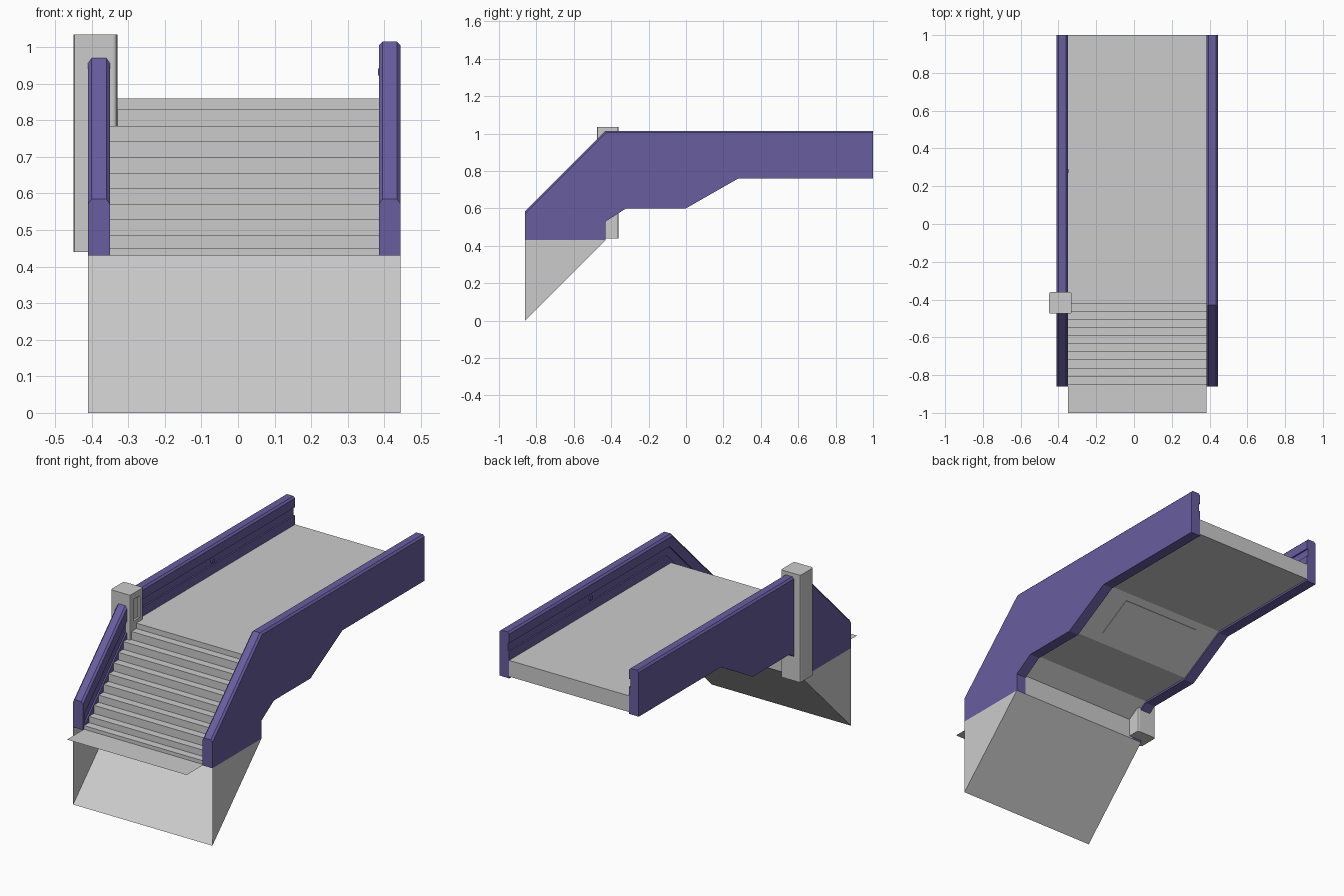
import bpy, bmesh, math
from mathutils import Matrix

if "Cube" in bpy.data.objects:
    bpy.data.objects.remove(bpy.data.objects["Cube"])

CX = 0.0175          # centre line between the two side walls
IN, OUT = 0.3675, 0.4275

purple = bpy.data.materials.new("purple_panel")
purple.diffuse_color = (0.14, 0.11, 0.35, 1)
purple.use_nodes = True
purple.node_tree.nodes["Principled BSDF"].inputs["Base Color"].default_value = purple.diffuse_color


def finish(bm, name, mat=None):
    bmesh.ops.recalc_face_normals(bm, faces=bm.faces)
    me = bpy.data.meshes.new(name)
    bm.to_mesh(me)
    bm.free()
    ob = bpy.data.objects.new(name, me)
    bpy.context.collection.objects.link(ob)
    if mat:
        me.materials.append(mat)
    return ob


def prism(name, prof, x0, x1, mat=None, top=(), bevel=0.01):
    """Extrude a (y, z) profile along x; chamfer long edges between 'top' points."""
    bm = bmesh.new()
    a = [bm.verts.new((x0, y, z)) for y, z in prof]
    b = [bm.verts.new((x1, y, z)) for y, z in prof]
    n = len(prof)
    bm.faces.new(a)
    bm.faces.new(b[::-1])
    for i in range(n):
        j = (i + 1) % n
        bm.faces.new((a[i], a[j], b[j], b[i]))
    if top:
        edges = [bm.edges.get((s[i], s[i + 1])) for s in (a, b) for i in top]
        bmesh.ops.bevel(bm, geom=edges, offset=bevel, segments=1, affect='EDGES')
    return finish(bm, name, mat)


def box(name, lo, hi, mat=None, bevel=0):
    bm = bmesh.new()
    size = [h - l for l, h in zip(lo, hi)]
    mid = [(h + l) / 2 for l, h in zip(lo, hi)]
    bmesh.ops.create_cube(bm, size=1, matrix=Matrix.Translation(mid) @ Matrix.Diagonal((*size, 1)))
    if bevel:
        edges = [e for e in bm.edges if abs(e.verts[0].co.z - e.verts[1].co.z) > 0.01]
        bmesh.ops.bevel(bm, geom=edges, offset=bevel, segments=2, profile=0.5, affect='EDGES')
    return finish(bm, name, mat)


def cut(ob, cutter):
    cutter.hide_render = True
    m = ob.modifiers.new("cut", 'BOOLEAN')
    m.operation, m.solver, m.object = 'DIFFERENCE', 'EXACT', cutter
    bpy.context.view_layer.objects.active = ob
    bpy.ops.object.modifier_apply(modifier=m.name)
    bpy.data.objects.remove(cutter)


# Side walls with a shallow groove along the inner face
wall = [(-0.86, 0.43), (-0.86, 0.585), (-0.43, 1.015), (1, 1.015), (1, 0.76),
        (0.28, 0.76), (0, 0.60), (-0.32, 0.60), (-0.43, 0.53), (-0.43, 0.43)]


def band(t0, t1):
    """Strip lying t0..t1 below the wall top, following its bend."""
    k = math.tan(math.pi / 8)
    up = [(-0.84, 0.605 - t0 * 1.414), (-0.43 + t0 * k, 1.015 - t0), (1.02, 1.015 - t0)]
    low = [(1.02, 1.015 - t1), (-0.43 + t1 * k, 1.015 - t1), (-0.84, 0.605 - t1 * 1.414)]
    return up + low


for side, label in ((1, "right"), (-1, "left")):
    w = prism(label + "_wall", wall, CX + side * IN, CX + side * OUT, purple, top=(1, 2))
    cut(w, prism("groove", band(0.06, 0.105), CX + side * (IN - 0.02), CX + side * (IN + 0.008)))
    xs = sorted((CX + side * (IN - 0.002), CX + side * (IN + 0.02)))
    box(label + "_sensor", (xs[0], 0.27, 0.922), (xs[1], 0.29, 0.942), purple)

# Stairs, deck and soffit as one stepped profile
levels = [0.43, 0.45, 0.485, 0.53, 0.57, 0.613, 0.655, 0.70, 0.742, 0.785, 0.83, 0.86]
steps = []
for i in range(11):
    y = -0.85 + 0.043 * i
    steps += [(y, levels[i]), (y, levels[i + 1])]
soffit = [(1, 0.86), (1, 0.77), (0.28, 0.77), (0, 0.61), (-0.32, 0.61), (-0.43, 0.54), (-0.43, 0.43)]
prism("stairs_and_deck", steps + soffit, CX - IN, CX + IN)

# Thin landing plate at the foot of the stairs
bm = bmesh.new()
x0, x1 = CX - IN, CX + IN
bm.faces.new([bm.verts.new(p) for p in
              ((x0, -1, 0.43), (x1, -1, 0.43), (x1, -0.85, 0.43), (x0, -0.85, 0.43))])
finish(bm, "landing_plate")

# Open-fronted wedge under the stairs
bm = bmesh.new()
L, R = [[bm.verts.new((CX + s * OUT, y, z)) for y, z in ((-0.86, 0), (-0.86, 0.43), (-0.43, 0.43))]
        for s in (-1, 1)]
bm.faces.new(L)
bm.faces.new(R[::-1])
bm.faces.new((L[0], L[2], R[2], R[0]))
finish(bm, "base_wedge")

# Service hatch on the sloping soffit
hatch = [(0.05, 0.6386), (0.245, 0.75), (0.242, 0.7554), (0.047, 0.644)]
prism("service_hatch", [(y, z - 0.004) for y, z in hatch], CX - 0.24, CX + 0.24)

# Post around the left wall, with a recess facing the stairs
post = box("post", (-0.45, -0.475, 0.44), (-0.33, -0.36, 1.035), bevel=0.01)
cut(post, box("recess", (-0.342, -0.445, 0.88), (-0.30, -0.39, 1.0)))
